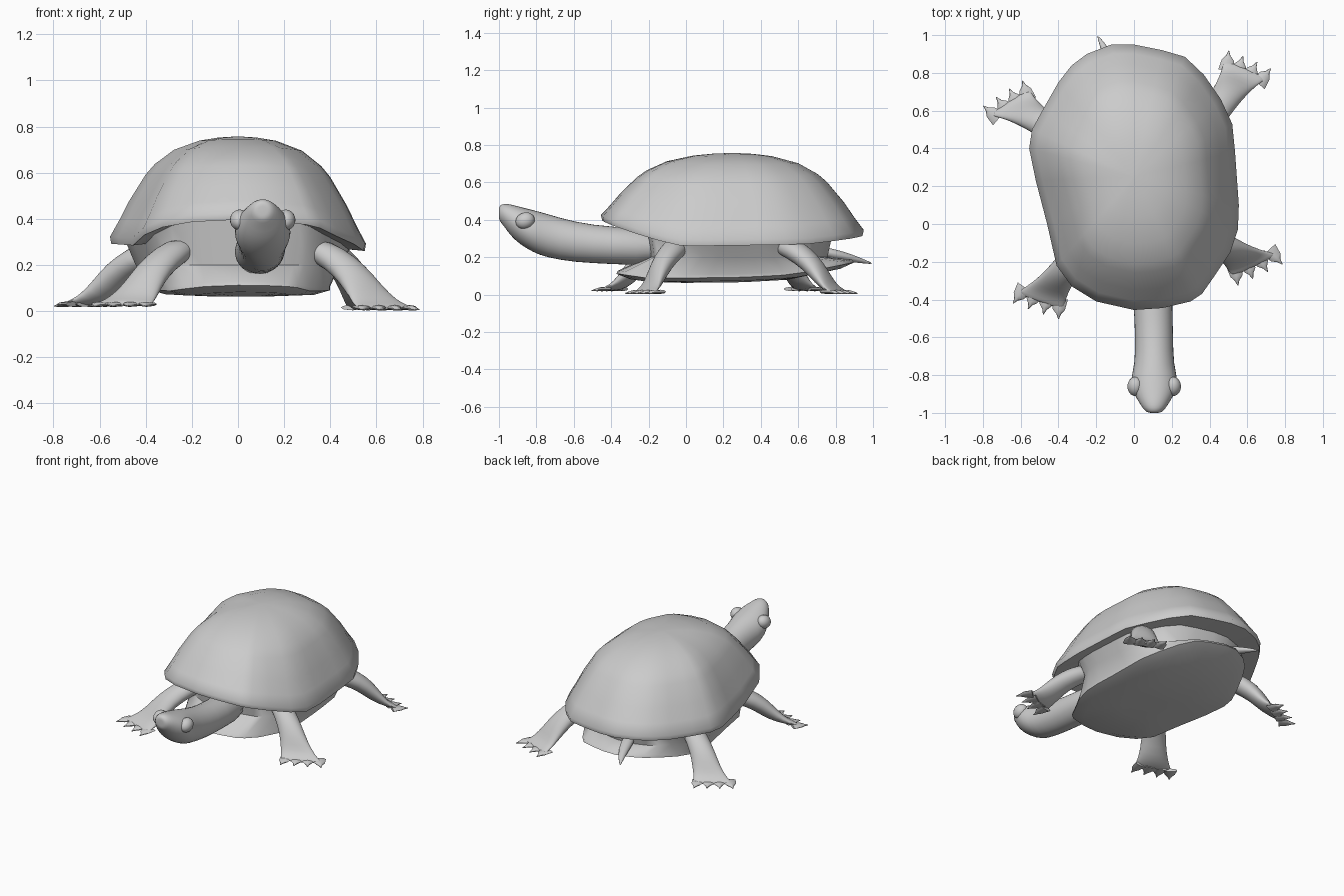
import bpy, bmesh, math
from mathutils import Vector as V

if "Cube" in bpy.data.objects:
    bpy.data.objects.remove(bpy.data.objects["Cube"])


def interp(table, x):
    if x <= table[0][0]:
        return table[0][1]
    for (a, p), (b, q) in zip(table, table[1:]):
        if x <= b:
            return p + (q - p) * (x - a) / (b - a)
    return table[-1][1]


def loft(name, rings, caps=(True, True), subdiv=0, angle=60):
    bm = bmesh.new()
    vs = [[bm.verts.new(p) for p in r] for r in rings]
    n = len(vs[0])
    for a, b in zip(vs, vs[1:]):
        for i in range(n):
            j = (i + 1) % n
            bm.faces.new((a[i], a[j], b[j], b[i]))
    for use, r in zip(caps, (vs[0], vs[-1])):
        if use:
            bm.faces.new(r)
    bmesh.ops.recalc_face_normals(bm, faces=bm.faces[:])
    me = bpy.data.meshes.new(name)
    bm.to_mesh(me)
    bm.free()
    ob = bpy.data.objects.new(name, me)
    bpy.context.collection.objects.link(ob)
    bpy.ops.object.select_all(action='DESELECT')
    ob.select_set(True)
    bpy.context.view_layer.objects.active = ob
    bpy.ops.object.shade_smooth_by_angle(angle=math.radians(angle))
    if subdiv:
        ob.modifiers.new("Smooth", 'SUBSURF').levels = subdiv
        ob.modifiers["Smooth"].render_levels = subdiv
    return ob


def ellipse(c, u, w, n=16):
    return [c + u * math.cos(2 * math.pi * i / n) + w * math.sin(2 * math.pi * i / n) for i in range(n)]


# Shell outline seen from above, slightly lopsided
outline = [(0, -.455), (.15, -.445), (.3, -.41), (.36, -.37), (.43, -.27), (.51, -.15), (.55, -.03),
           (.555, .1), (.545, .24), (.535, .38), (.52, .53), (.46, .66), (.37, .79), (.27, .885),
           (.15, .92), (0, .95), (-.12, .95), (-.25, .9), (-.33, .84), (-.4, .75), (-.48, .61),
           (-.54, .5), (-.555, .4), (-.52, .23), (-.46, 0), (-.41, -.22), (-.33, -.33), (-.2, -.41)]
CY = .25
RIM = [(-.46, .42), (-.2, .335), (-.02, .295), (.4, .3), (.68, .305), (.95, .335)]
BELLY = [(-.37, .09), (-.2, .065), (.3, .07), (.57, .085), (.9, .15)]


def rim(x, y):
    return interp(RIM, y) - .025 * x


def shell_ring(sx, sy, zf, dy=0):
    r = []
    for x, y in outline:
        px, py = x * sx, CY + dy + (y - CY) * sy
        r.append(V((px, py, zf(x, y, py))))
    return r


# Domed carapace, with a thin lip and underside
dome = [(.02, 1), (.15, .99), (.3, .96), (.5, .87), (.65, .73), (.72, .63), (.85, .37), (.93, .175), (1, .02)]
rings = [shell_ring(s, s, lambda x, y, py, f=f: rim(x, y) + (.757 - rim(x, y)) * f) for s, f in dome]
rings.append(shell_ring(.99, .99, lambda x, y, py: rim(x, y) - .022))
rings.append(shell_ring(.86, .7, lambda x, y, py: rim(x, y) - .015, .03))
loft("carapace", rings, (True, False))

# Bridge walls and flat lower shell
rings = [shell_ring(.88, .72, lambda x, y, py: rim(x, y) - .01, .03),
         shell_ring(.8, .68, lambda x, y, py: .2, .03),
         shell_ring(.72, .89, lambda x, y, py: interp(BELLY, py) + .04, .015),
         shell_ring(.72, .905, lambda x, y, py: interp(BELLY, py) + .022, .015),
         shell_ring(.6, .8, lambda x, y, py: interp(BELLY, py) + .003, .015),
         shell_ring(.3, .4, lambda x, y, py: interp(BELLY, py) - .004, .015),
         shell_ring(.02, .02, lambda x, y, py: .066, .015)]
loft("plastron", rings, (False, True))

# Neck and head: y, centre x, centre z, half width, half height
neck = [(-.12, .08, .25, .115, .105), (-.4, .1, .262, .105, .1), (-.6, .107, .28, .102, .11),
        (-.75, .107, .317, .105, .12), (-.82, .107, .34, .13, .115), (-.89, .107, .37, .115, .102),
        (-.94, .107, .40, .085, .085), (-.975, .107, .428, .062, .06), (-.998, .107, .435, .04, .042),
        (-1.0, .107, .435, .02, .02)]
loft("neck_and_head", [ellipse(V((x, y, z)), V((w, 0, 0)), V((0, 0, h))) for y, x, z, w, h in neck], subdiv=1)

# Bulging eyes
for side, label in ((-1, "left"), (1, "right")):
    bpy.ops.mesh.primitive_uv_sphere_add(segments=20, ring_count=12, radius=1,
                                         location=(.107 + side * .1, -.86, .395), rotation=(.35, 0, 0))
    eye = bpy.context.object
    eye.name = label + "_eye"
    eye.scale = (.042, .052, .044)
    bpy.ops.object.shade_smooth()

# Tail
path = [(-.08, .72, .23, .04), (-.11, .82, .21, .036), (-.15, .92, .186, .022), (-.195, 1.0, .165, .003)]
loft("tail", [ellipse(V((x, y, z)), V((r, r * .4, 0)), V((0, 0, r * .8)), 12) for x, y, z, r in path], subdiv=1)


# Legs: root point, the two ends of the toe edge, and ground height
def leg(name, root, a, b, z):
    root, a, b = V(root), V((*a, z)), V((*b, z))
    u = (b - a).normalized()
    half = (b - a).length / 2
    toe = (a + b) / 2
    out = V((u.y, -u.x, 0))
    if out.dot(toe - root) < 0:
        out = -out
    flat = (toe - root).normalized()
    slope = flat.cross(u).normalized()
    if slope.z < 0:
        slope = -slope
    up = V((0, 0, 1))
    # fraction along leg, height, half width, half thickness, blend to flat foot
    spec = [(-.35, root.z + .03, .075, .06, 0), (0, root.z - .01, .078, .06, 0), (.35, .175, .08, .055, .1),
            (.6, .095, .09, .048, .3), (.8, z + .032, half * .85, .028, .8),
            (.93, z + .018, half * .98, .016, 1), (1, z + .012, half * .97, .009, 1)]
    rings = []
    for t, h, w, th, k in spec:
        c = root.lerp(toe, t)
        c.z = h
        rings.append(ellipse(c, u * w, slope.lerp(up, k).normalized() * th))
    loft(name, rings, subdiv=1)
    # webbed toes ending in small claws
    for i in range(4):
        f = -.86 + i * .573
        base = toe + u * (half * f) + up * .012
        d = (out + u * f * .35).normalized()
        s = V((d.y, -d.x, 0))
        prof = [(-.05, .045, .011), (.005, .032, .011), (.028, .012, .008), (.055, .002, .002)]
        loft(f"{name}_claw_{i + 1}", [ellipse(base + d * q - up * max(q, 0) * .15, s * w, up * h, 8)
                                      for q, w, h in prof])


leg("front_right_leg", (.40, -.07, .25), (.765, -.165), (.525, -.28), .003)
leg("front_left_leg", (-.30, -.16, .25), (-.625, -.37), (-.38, -.455), .018)
leg("back_right_leg", (.42, .58, .25), (.705, .775), (.48, .87), .003)
leg("back_left_leg", (-.43, .50, .24), (-.77, .58), (-.56, .715), .018)
